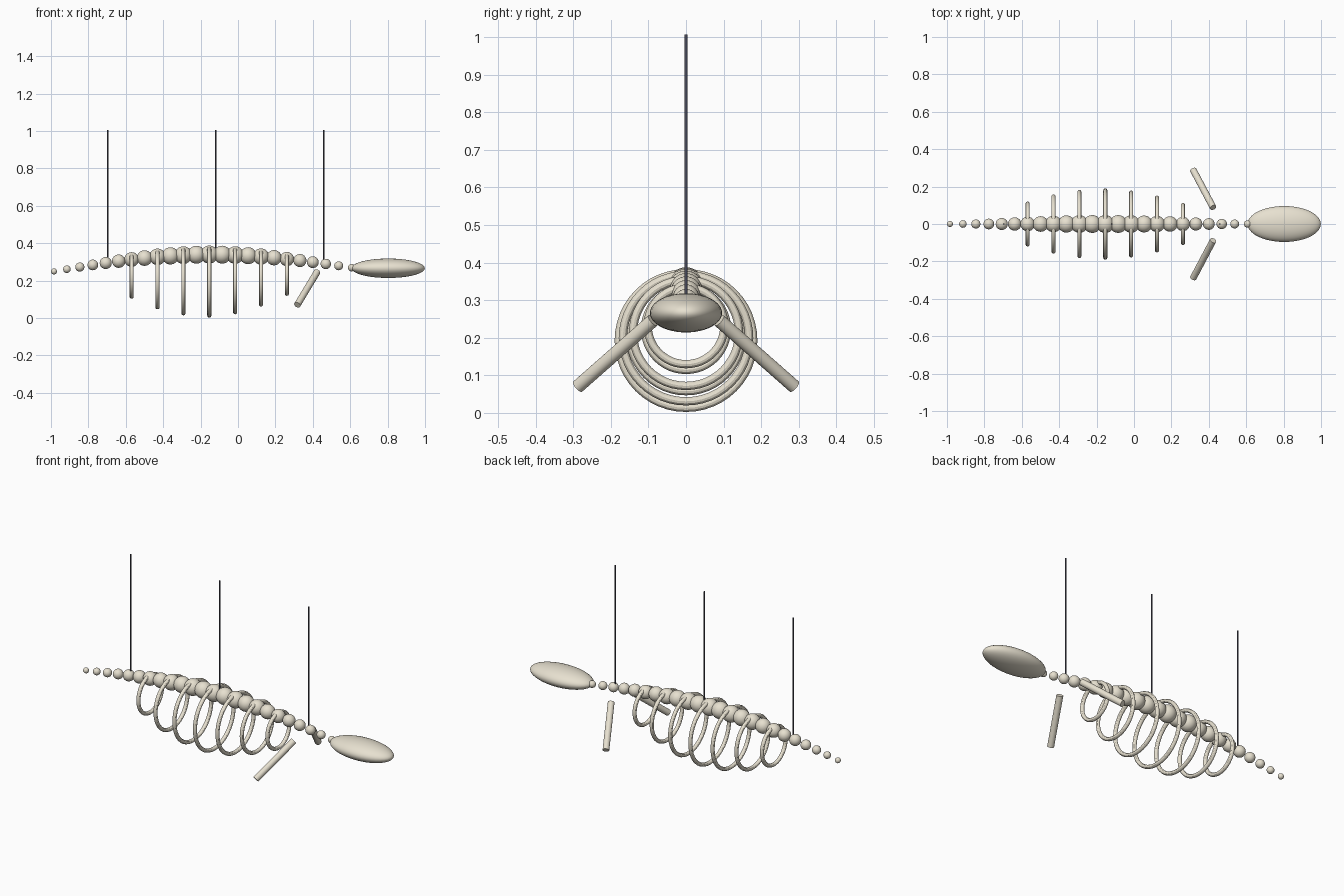
import bpy
from math import sin, pi
from mathutils import Vector

if "Cube" in bpy.data.objects:
    bpy.data.objects.remove(bpy.data.objects["Cube"])


def material(name, color):
    m = bpy.data.materials.new(name)
    m.diffuse_color = (*color, 1)
    m.use_nodes = True
    m.node_tree.nodes["Principled BSDF"].inputs["Base Color"].default_value = m.diffuse_color
    return m


bone = material("bone", (0.80, 0.75, 0.63))
steel = material("dark_steel", (0.07, 0.07, 0.10))


def finish(name, mat):
    ob = bpy.context.object
    ob.name = name
    ob.data.materials.append(mat)
    bpy.ops.object.shade_smooth_by_angle()
    return ob


def rod(name, a, b, r, mat, sides=16):
    a, b = Vector(a), Vector(b)
    d = b - a
    bpy.ops.mesh.primitive_cylinder_add(
        vertices=sides, radius=r, depth=d.length, location=(a + b) / 2,
        rotation=d.to_track_quat('Z', 'Y').to_euler())
    return finish(name, mat)


COUNT = 24
X0, STEP = -0.984, 0.0692


def spine(i):
    """Centre and radius of the spine at vertebra index i."""
    t = i / (COUNT - 1)
    arch = sin(pi * t)
    centre = Vector((X0 + STEP * i, 0, 0.249 + 0.02 * t + 0.08 * arch))
    return centre, 0.016 + 0.004 * t + 0.030 * arch


# Vertebrae along the arched spine
for i in range(COUNT):
    c, r = spine(i)
    bpy.ops.mesh.primitive_uv_sphere_add(segments=24, ring_count=16,
                                         radius=r, location=c)
    finish(f"vertebra_{i + 1}", bone)

# Rib hoops hanging from every second vertebra
for k, R in enumerate((0.109, 0.148, 0.171, 0.179, 0.168, 0.141, 0.102)):
    c, _ = spine(6 + 2 * k)
    bpy.ops.mesh.primitive_torus_add(
        major_segments=48, minor_segments=12, major_radius=R,
        minor_radius=0.011, location=(c.x, 0, c.z - 0.82 * R),
        rotation=(0, pi / 2, 0))
    finish(f"rib_{k + 1}", bone)

# Flattened skull
bpy.ops.mesh.primitive_uv_sphere_add(segments=40, ring_count=24, radius=1,
                                     location=(0.803, 0, 0.266))
bpy.context.object.scale = (0.196, 0.096, 0.052)
bpy.ops.object.transform_apply(location=False, rotation=False, scale=True)
finish("skull", bone)

# Flipper bones, one each side
for side, s in (("right", -1), ("left", 1)):
    rod(f"flipper_{side}", (0.423, 0.088 * s, 0.246),
        (0.317, 0.288 * s, 0.070), 0.018, bone, 24)

# Hanging wires
for k, x in enumerate((-0.696, -0.119, 0.458)):
    c, _ = spine((x - X0) / STEP)
    rod(f"hanging_wire_{k + 1}", (x, 0, c.z), (x, 0, 1.006), 0.004, steel, 12)
